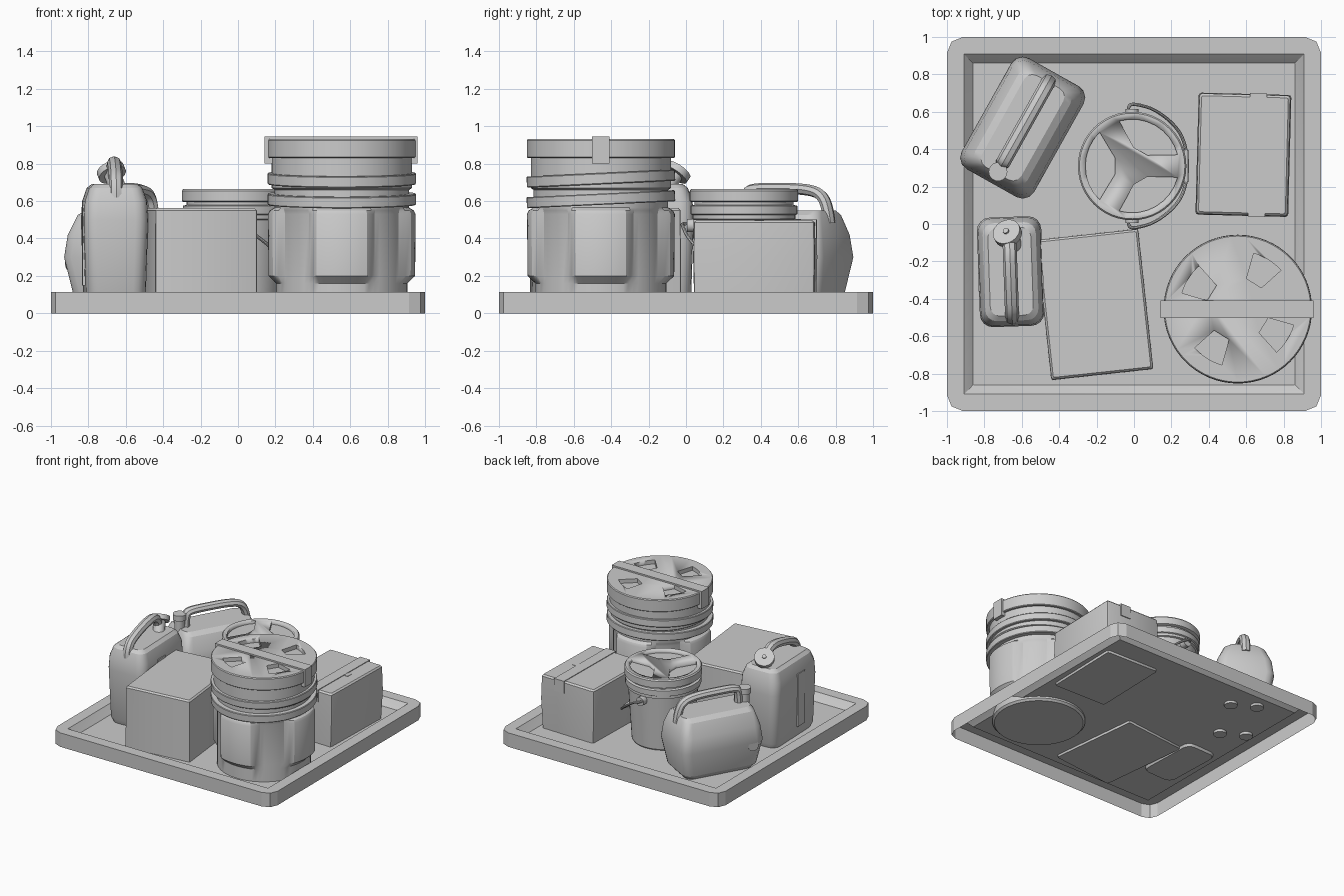
import bpy, bmesh
from math import sin, cos, pi, radians
from mathutils import Vector, Matrix

if "Cube" in bpy.data.objects:
    bpy.data.objects.remove(bpy.data.objects["Cube"])


def finish(name, bm, loc=(0, 0, 0), rz=0, angle=30, recalc=True):
    if recalc:
        bmesh.ops.recalc_face_normals(bm, faces=bm.faces[:])
    me = bpy.data.meshes.new(name)
    bm.to_mesh(me)
    bm.free()
    ob = bpy.data.objects.new(name, me)
    bpy.context.collection.objects.link(ob)
    ob.location, ob.rotation_euler = loc, (0, 0, radians(rz))
    bpy.ops.object.select_all(action='DESELECT')
    bpy.context.view_layer.objects.active = ob
    ob.select_set(True)
    bpy.ops.object.shade_smooth_by_angle(angle=radians(angle))
    return ob


def skin(bm, rings, caps=(True, True)):
    vs = [[bm.verts.new(p) for p in r] for r in rings]
    n = len(vs[0])
    for a, b in zip(vs, vs[1:]):
        for i in range(n):
            bm.faces.new((a[i], a[(i + 1) % n], b[(i + 1) % n], b[i]))
    if caps[0]:
        bm.faces.new(vs[0][::-1])
    if caps[1]:
        bm.faces.new(vs[-1])


def loft(name, secs, loc=(0, 0, 0), rz=0, seg=3, caps=(True, True), angle=30):
    """Stack of rounded rectangles: (z, half x, half y, corner radius)."""
    bm = bmesh.new()
    rings = []
    for z, hx, hy, r in secs:
        ring = []
        for k, (sx, sy) in enumerate([(1, 1), (-1, 1), (-1, -1), (1, -1)]):
            for i in range(seg + 1):
                a = pi / 2 * (k + i / seg)
                ring.append((sx * (hx - r) + r * cos(a), sy * (hy - r) + r * sin(a), z))
        rings.append(ring)
    skin(bm, rings, caps)
    return finish(name, bm, loc, rz, angle, recalc=all(caps))


def lathe(name, prof, loc=(0, 0, 0), n=48, mask=None):
    """Turned profile: (radius, z[, recess depth scaled by the mask])."""
    bm = bmesh.new()
    rings = []
    for p in prof:
        ring = []
        for i in range(n):
            a = 2 * pi * i / n
            r = p[0] - (p[2] * mask(a) if len(p) > 2 else 0)
            ring.append((r * cos(a), r * sin(a), p[1]))
        rings.append(ring)
    skin(bm, rings)
    return finish(name, bm, loc)


def cylinder(name, p, axis, r, h, loc=(0, 0, 0), rz=0, n=24):
    bm = bmesh.new()
    m = Matrix.Translation(p) @ Vector(axis).to_track_quat('Z', 'Y').to_matrix().to_4x4()
    bmesh.ops.create_cone(bm, cap_ends=True, segments=n, radius1=r, radius2=r, depth=h, matrix=m)
    return finish(name, bm, loc, rz)


def box(name, lo, hi, loc=(0, 0, 0), rz=0):
    bm = bmesh.new()
    lo, hi = Vector(lo), Vector(hi)
    bmesh.ops.create_cube(bm, size=1, matrix=Matrix.Translation((lo + hi) / 2) @ Matrix.Diagonal((*(hi - lo), 1)))
    return finish(name, bm, loc, rz)


def bar(name, pts, r, loc=(0, 0, 0), rz=0, sx=1):
    cu = bpy.data.curves.new(name, 'CURVE')
    cu.dimensions, cu.bevel_depth, cu.bevel_resolution, cu.use_fill_caps = '3D', r, 2, True
    sp = cu.splines.new('NURBS')
    sp.points.add(len(pts) - 1)
    for q, p in zip(sp.points, pts):
        q.co = (*p, 1)
    sp.use_endpoint_u, sp.order_u, sp.resolution_u = True, 3, 6
    ob = bpy.data.objects.new(name, cu)
    bpy.context.collection.objects.link(ob)
    ob.location, ob.rotation_euler, ob.scale = loc, (0, 0, radians(rz)), (sx, 1, 1)
    bpy.ops.object.select_all(action='DESELECT')
    bpy.context.view_layer.objects.active = ob
    ob.select_set(True)
    bpy.ops.object.convert(target='MESH')
    bpy.ops.object.shade_smooth_by_angle(angle=radians(40))


def cut_pockets(ob, loc, z0, z1, angles, half, r0, r1, inner_half=None):
    """Sink wedge-shaped pockets into a lid."""
    bm = bmesh.new()
    for c in angles:
        ih = half if inner_half is None else inner_half
        pts = [(r1, c - half + half * 2 * i / 8) for i in range(9)] + [(r0, c + ih), (r0, c - ih)]
        skin(bm, [[(r * cos(radians(a)), r * sin(radians(a)), z) for r, a in pts] for z in (z0, z1)])
    cutter = finish("pocket_cutter", bm, loc)
    cutter.hide_render = True
    mod = ob.modifiers.new("pockets", 'BOOLEAN')
    mod.operation, mod.object, mod.solver = 'DIFFERENCE', cutter, 'EXACT'
    bpy.context.view_layer.objects.active = ob
    bpy.ops.object.modifier_apply(modifier=mod.name)
    bpy.data.objects.remove(cutter)


# Spill tray: open underneath
loft("tray", [(0, 1, 1, .085), (.115, 1, 1, .085), (.115, .91, .91, .004), (.06, .86, .86, .004)],
     seg=2, caps=(False, True), angle=20)

# Large drum with four raised lobes
D = (.555, -.455, 0)


def lobe(a):
    t = (a * 180 / pi + 45) % 90 - 45
    return min(1, max(0, (abs(t) - 22) / 7))


lathe("drum_body", [(.335, .03), (.35, .045), (.35, .16), (.392, .2, .042), (.395, .53, .045), (.385, .55, .03),
                    (.36, .565), (.36, .66), (.375, .67), (.375, .84)], D, 72, lobe)
for i, z in enumerate((.72, .61)):
    ring = lathe("drum_thread_%d" % i, [(.37, -.03), (.393, -.03), (.397, -.025), (.397, .025), (.393, .03), (.37, .03)],
                 (D[0], D[1], z), 64)
    ring.rotation_euler.x = radians(2.7)
lid = lathe("drum_lid", [(.39, .83), (.396, .835), (.396, .925), (.39, .932)], D, 64)
cut_pockets(lid, D, .9, 1, (58, 148, 238, 328), 16, .17, .31)
box("drum_strap", (-.412, -.047, .8), (.405, .047, .952 - .008), D)

# Pail with spoked lid and wire bail
P = (-.01, .31, 0)
lathe("pail_body", [(.225, .06), (.235, .075), (.262, .5), (.275, .505), (.275, .525), (.285, .53), (.285, .575),
                    (.265, .58), (.265, .6)], P)
lid = lathe("pail_lid", [(.28, .595), (.29, .6), (.29, .655), (.282, .665)], P)
cut_pockets(lid, P, .64, .7, (60, 180, 300), 46, .1, .25, 25)
for s in (1, -1):
    cylinder("pail_ear", (0, s * .275, .47), (0, 1, 0), .035, .06, P)
bar("pail_bail", [(-.02, .3, .48), (-.02, .33, .48), (.03, .33, .47), (.13, .3, .4), (.25, .2, .3), (.295, .08, .27),
                  (.295, -.08, .27), (.25, -.2, .3), (.13, -.3, .4), (.03, -.33, .47), (-.02, -.33, .48),
                  (-.02, -.3, .48)], .009, P)
cylinder("pail_grip", (.285, 0, .275), (0, 1, 0), .017, .17, P, n=12)

# Cardboard boxes
loft("large_box", [(.04, .275, .378, .012), (.55, .273, .375, .012), (.562, .262, .364, .008)],
     (-.21, -.43, 0), 6.2, seg=2)
B = (.585, .37, 0)
loft("small_box", [(.04, .235, .32, .015), (.3, .248, .326, .015), (.485, .243, .322, .015), (.497, .232, .31, .01)],
     B, -1.5, seg=2)
box("small_box_tape", (.03, -.33, .4), (.12, .33, .502), B, -1)
box("small_box_tape_end", (.1, .0, .49), (.155, .05, .5), B, -1)

# Tall jerry can
J, jr = (-.66, -.255, 0), 2
loft("can_body", [(.04, .135, .255, .06), (.1, .16, .28, .07), (.5, .172, .293, .07), (.6, .166, .287, .07),
                  (.67, .142, .262, .06), (.692, .115, .235, .05)], J, jr, seg=4)
box("can_side_band", (-.174, -.1, .15), (.174, 0, .58), J, jr)
bar("can_handle", [(0, -.25, .62), (0, -.25, .71), (0, -.12, .77), (0, .05, .81), (0, .13, .8), (0, .17, .74),
                   (0, .18, .64)], .034, J, jr, 1.1)
axis = Vector((-.3, .55, .78)).normalized()
top = Vector((-.01, .205, .755))
cylinder("can_neck", top - axis * .07, axis, .045, .14, J, jr)
cylinder("can_cap", top, axis, .076, .038, J, jr)
cylinder("can_cap_knob", top + axis * .022, axis, .016, .015, J, jr, 12)

# Wide jug canister
C, cr = (-.595, .515, 0), -29.3
loft("jug_body", [(.06, .15, .27, .06), (.1, .185, .305, .07), (.3, .222, .34, .07), (.42, .208, .325, .07),
                  (.525, .16, .295, .06), (.55, .12, .28, .05)], C, cr, seg=3)
for sx in (1, -1):
    for sy in (1, -1):
        cylinder("jug_foot", (sx * .1, sy * .22, .06), (0, 0, 1), .05, .04, C, cr)
bar("jug_handle", [(0, -.22, .52), (0, -.22, .64), (0, -.19, .665), (0, -.05, .668), (0, .14, .665), (0, .24, .64),
                   (0, .28, .56), (0, .29, .48)], .03, C, cr, 1.3)
cylinder("jug_neck", (0, -.27, .57), (0, 0, 1), .038, .1, C, cr)
cylinder("jug_cap", (0, -.27, .635), (0, 0, 1), .05, .045, C, cr)
cylinder("jug_drain", (-.205, -.24, .27), (-1, 0, 0), .042, .03, C, cr)
